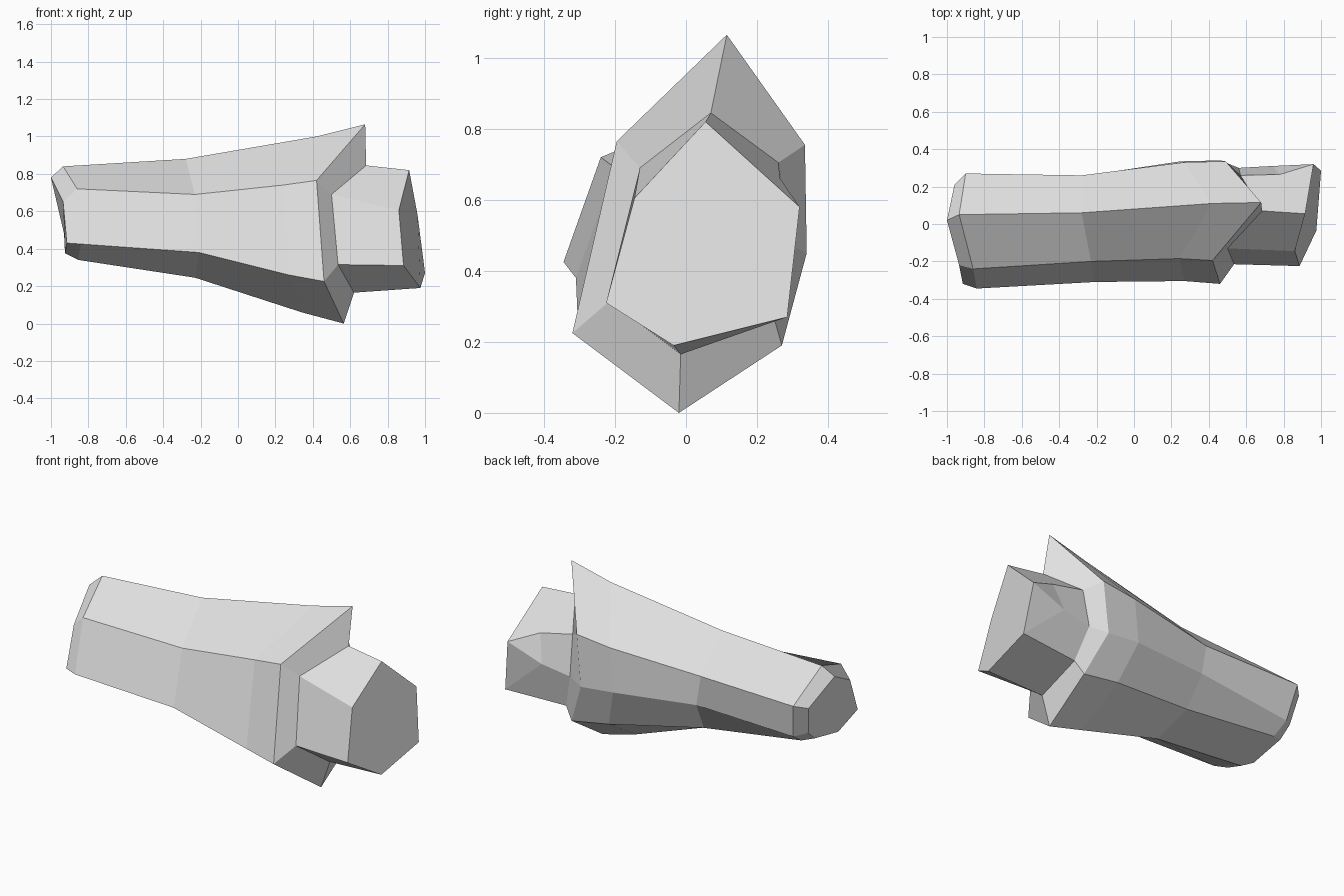
import bpy

grey = bpy.data.materials.new("light_grey")
grey.diffuse_color = (0.75, 0.75, 0.75, 1)


def build(name, verts, faces):
    mesh = bpy.data.meshes.new(name)
    mesh.from_pydata(verts, [], faces)
    mesh.materials.append(grey)
    mesh.update()
    obj = bpy.data.objects.new(name, mesh)
    bpy.context.collection.objects.link(obj)
    return obj


# Cross-sections run: top, front upper, front lower, bottom,
# back lower, back middle, back upper
cap = [(-1, .02, .78), (-.935, -.22, .65), (-.915, -.32, .43), (-.925, -.12, .375),
       (-.925, .10, .42), (-.93, .17, .48), (-.96, .21, .65)]
end = [(-.935, .05, .84), (-.86, -.24, .72), (-.84, -.345, .425), (-.855, -.14, .34),
       (-.855, .13, .40), (-.865, .22, .46), (-.90, .27, .67)]
middle = [(-.28, .06, .88), (-.23, -.20, .69), (-.21, -.31, .38), (-.23, -.08, .245),
          (-.23, .16, .32), (-.25, .26, .50), (-.28, .26, .68)]
swell = [(.42, .11, 1.0), (.24, -.185, .74), (.27, -.305, .26), (.34, -.02, .06),
         (.33, .26, .23), (.25, .335, .47), (.27, .33, .73)]
rim = [(.68, .115, 1.065), (.42, -.195, .765), (.46, -.32, .225), (.565, -.02, 0),
       (.57, .27, .19), (.46, .34, .45), (.49, .335, .755)]
wrist = [(.685, .07, .845), (.50, -.13, .69), (.535, -.215, .315), (.62, -.015, .165),
         (.62, .25, .26), (.56, .30, .47), (.57, .26, .705)]

# Flared sleeve with a bevelled closed end
rings = [cap, end, middle, swell, rim, wrist]
faces = [tuple(reversed(range(7)))]
for r in range(len(rings) - 1):
    a, b = 7 * r, 7 * r + 7
    for i in range(7):
        j = (i + 1) % 7
        faces.append((a + i, a + j, b + j, b + i))
build("sleeve", [v for ring in rings for v in ring], faces)

# Wrist stub: tip ring is 7-12, back dent points are 13 (upper) and 14 (lower)
tip = [(.915, .055, .82), (.86, -.145, .605), (.885, -.225, .31),
       (.975, -.035, .19), (1, .285, .27), (.96, .32, .58)]
dent = [(.78, .265, .66), (.74, .31, .50)]
faces = [(i, i + 1, i + 8, i + 7) for i in range(4)]
faces += [(6, 0, 7, 12, 13), (4, 5, 14, 11), (5, 6, 13, 14),
          (14, 13, 12), (14, 12, 11), tuple(range(7, 13))]
build("wrist_stub", wrist + tip + dent, faces)
